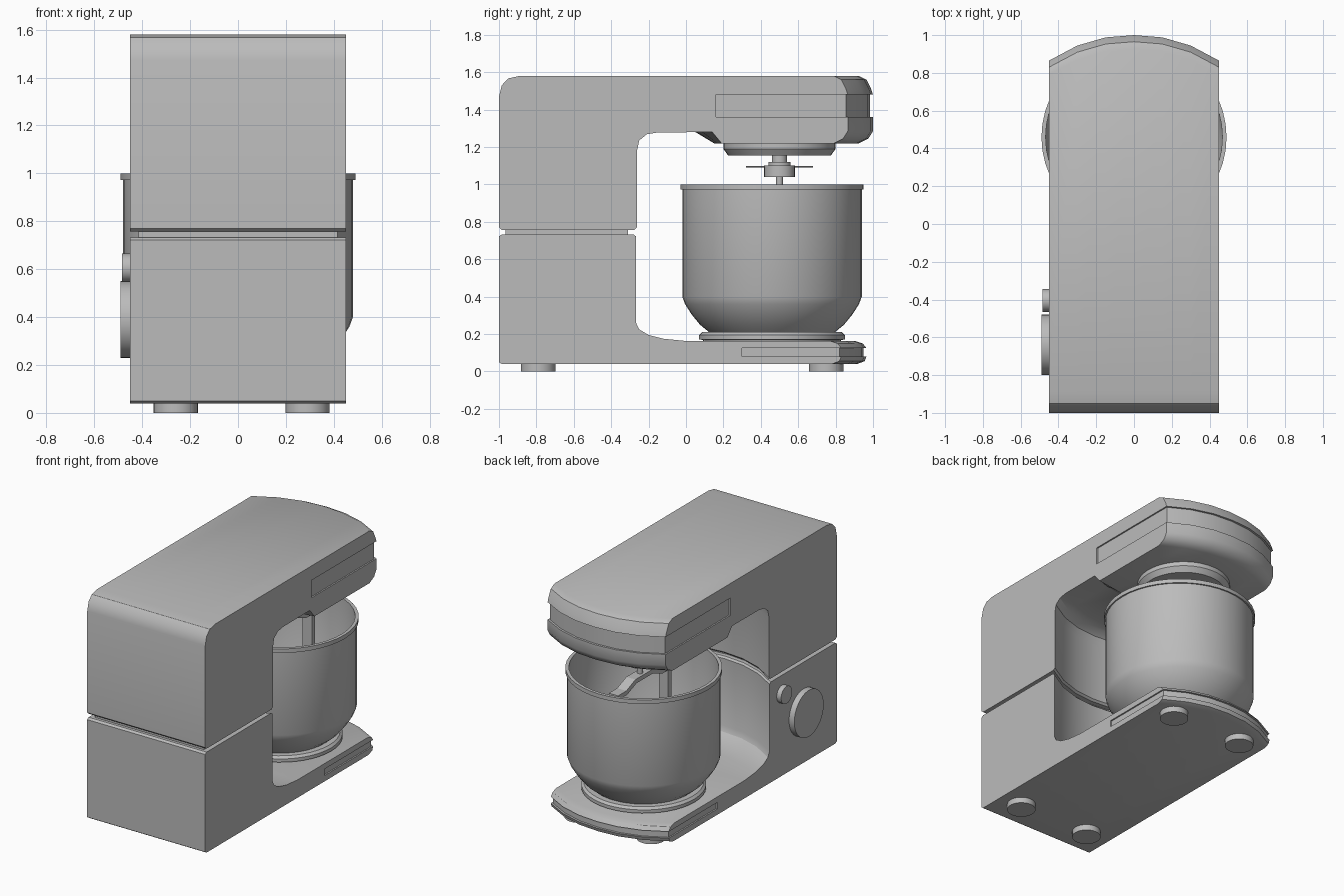
import bpy, bmesh, math
from mathutils import Matrix

if "Cube" in bpy.data.objects:
    bpy.data.objects.remove(bpy.data.objects["Cube"])

grey = bpy.data.materials.new("light_grey")
grey.diffuse_color = (0.5, 0.5, 0.5, 1)
grey.use_nodes = True
grey.node_tree.nodes["Principled BSDF"].inputs["Base Color"].default_value = grey.diffuse_color
W = 0.45          # half width of the body


def finish(name, bm, angle=32):
    bmesh.ops.recalc_face_normals(bm, faces=bm.faces)
    me = bpy.data.meshes.new(name)
    bm.to_mesh(me)
    bm.free()
    me.materials.append(grey)
    ob = bpy.data.objects.new(name, me)
    bpy.context.collection.objects.link(ob)
    smooth(ob, angle)
    return ob


def smooth(ob, angle=32):
    bpy.ops.object.select_all(action='DESELECT')
    bpy.context.view_layer.objects.active = ob
    ob.select_set(True)
    bpy.ops.object.shade_smooth_by_angle(angle=math.radians(angle))


def slab(name, profile, half=W, steps=6):
    """Side profile (y, z, bow) swept across x; bow pushes the middle in y."""
    bm = bmesh.new()
    rings = []
    for i in range(steps + 1):
        t = 2 * i / steps - 1
        k = 1 - abs(t) ** 2.2
        rings.append([bm.verts.new((t * half, y + b * k, z)) for y, z, b in profile])
    n = len(profile)
    for a, b in zip(rings, rings[1:]):
        for j in range(n):
            bm.faces.new((a[j], a[(j + 1) % n], b[(j + 1) % n], b[j]))
    bm.faces.new(rings[0])
    bm.faces.new(rings[-1])
    return finish(name, bm)


def lathe(name, profile, y, segs=40):
    """Closed or axis-touching (radius, z) outline spun around a vertical axis."""
    bm = bmesh.new()
    vs = [bm.verts.new((r, 0, z)) for r, z in profile]
    edges = [bm.edges.new(p) for p in zip(vs, vs[1:])]
    bmesh.ops.spin(bm, geom=vs + edges, cent=(0, 0, 0), axis=(0, 0, 1),
                   angle=2 * math.pi, steps=segs, use_merge=False)
    bmesh.ops.remove_doubles(bm, verts=bm.verts, dist=1e-4)
    bmesh.ops.translate(bm, verts=bm.verts, vec=(0, y, 0))
    return finish(name, bm)


def disc(name, loc, r, depth, axis='Z', segs=32):
    rot = {'X': Matrix.Rotation(math.pi / 2, 4, 'Y'),
           'Y': Matrix.Rotation(math.pi / 2, 4, 'X'), 'Z': Matrix()}[axis]
    bm = bmesh.new()
    bmesh.ops.create_cone(bm, cap_ends=True, segments=segs, radius1=r, radius2=r,
                          depth=depth, matrix=Matrix.Translation(loc) @ rot)
    return finish(name, bm)


def cut_side_grooves(ob, y0, z0, z1):
    """Shallow trim recess on both sides, running out at the front."""
    bm = bmesh.new()
    for s in (-1, 1):
        m = Matrix.Translation((s * (W + 0.04), (y0 + 1.2) / 2, (z0 + z1) / 2))
        bmesh.ops.create_cube(bm, size=1, matrix=m @ Matrix.Diagonal((0.1, 1.2 - y0, z1 - z0, 1)))
    cutter = finish("groove_cutter", bm)
    cutter.hide_render = True
    mod = ob.modifiers.new("groove", 'BOOLEAN')
    mod.operation, mod.solver, mod.object = 'DIFFERENCE', 'EXACT', cutter
    bpy.context.view_layer.objects.active = ob
    bpy.ops.object.modifier_apply(modifier=mod.name)
    bpy.data.objects.remove(cutter)
    smooth(ob)


F, C = 0.135, -0.15     # front bulge and hollow of the column
# upper column with mixer head
head = slab("upper_body_and_head", [
    (-1, .77, 0), (-1, 1.47, 0), (-.985, 1.53, 0), (-.95, 1.567, 0), (-.89, 1.58, 0),
    (.79, 1.58, F), (.83, 1.56, F), (.855, 1.51, F), (.865, 1.48, F),
    (.85, 1.48, F), (.85, 1.36, F), (.865, 1.36, F), (.865, 1.285, F),
    (.84, 1.245, F), (.79, 1.22, F), (.19, 1.22, -.04), (.14, 1.28, -.09),
    (-.15, 1.278, C), (-.21, 1.268, C), (-.25, 1.235, C), (-.262, 1.18, C),
    (-.262, .77, C), (-.275, .757, C), (-.985, .757, 0)])
cut_side_grooves(head, .16, 1.36, 1.48)

# lower column with base plate
base = slab("lower_body_and_base", [
    (-1, .05, 0), (-1, .722, 0), (-.985, .733, 0), (-.28, .733, C), (-.267, .722, C),
    (-.267, .26, C), (-.25, .225, C), (-.2, .195, C), (-.12, .175, C * .6), (0, .163, 0),
    (.77, .163, F), (.81, .15, F), (.83, .125, F), (.815, .125, F), (.815, .08, F),
    (.83, .08, F), (.82, .055, F), (.78, .04, F), (-.985, .04, 0)])
cut_side_grooves(base, .3, .08, .125)

# recessed core in the seam between the halves
slab("seam_core", [(-.965, .71, 0), (-.965, .78, 0), (-.31, .78, C), (-.31, .71, C)], half=.415)

# bowl on its foot ring
BY = .46
lathe("bowl", [(0, .215), (.33, .205), (.385, .25), (.43, .305), (.465, .36), (.48, .4),
               (.48, .972), (.49, .972), (.49, 1.0), (.468, 1.0), (.465, .4),
               (.42, .31), (.32, .225), (0, .225)], BY, 44)
lathe("bowl_foot", [(0, .15), (.37, .15), (.37, .168), (.39, .172), (.39, .195),
                    (.375, .21), (0, .212)], BY, 44)

# drive hub, shaft and collar
AY = .5
lathe("drive_hub", [(0, 1.23), (.3, 1.23), (.3, 1.19), (.275, 1.155), (0, 1.155)], AY)
lathe("drive_shaft", [(0, 1.17), (.04, 1.17), (.04, 1.12), (.06, 1.12), (.06, 1.10), (.082, 1.10),
                      (.082, 1.04), (.018, 1.04), (.018, .93), (0, .93)], AY, 28)
disc("cross_pin", (0, AY, 1.095), .004, .36, 'Y', 8)

# flat beater frame inside the bowl
path = [(0, .975), (.1, .975), (.2, .935), (.29, .935), (.29, .52), (.2, .32), (0, .27)]
inner = [(0, .945), (.09, .945), (.19, .905), (.255, .905), (.255, .53), (.18, .35), (0, .3)]
bm = bmesh.new()
for s in (-1, 1):
    rows = [[bm.verts.new((x, AY + s * d, z)) for x in (-.035, .035) for d, z in pair]
            for pair in zip(path, inner)]
    for a, b in zip(rows, rows[1:]):
        for i, j in ((0, 1), (1, 3), (3, 2), (2, 0)):
            bm.faces.new((a[i], a[j], b[j], b[i]))
bmesh.ops.remove_doubles(bm, verts=bm.verts, dist=1e-4)
finish("beater", bm, 20)

# control knobs on the left side
disc("speed_knob", (-.46, -.64, .39), .16, .06, 'X', 40)
disc("lock_button", (-.457, -.405, .605), .06, .054, 'X')

# feet
for x in (-.26, .29):
    for y in (-.79, .75):
        disc("foot", (x, y, .025), .092, .05)
